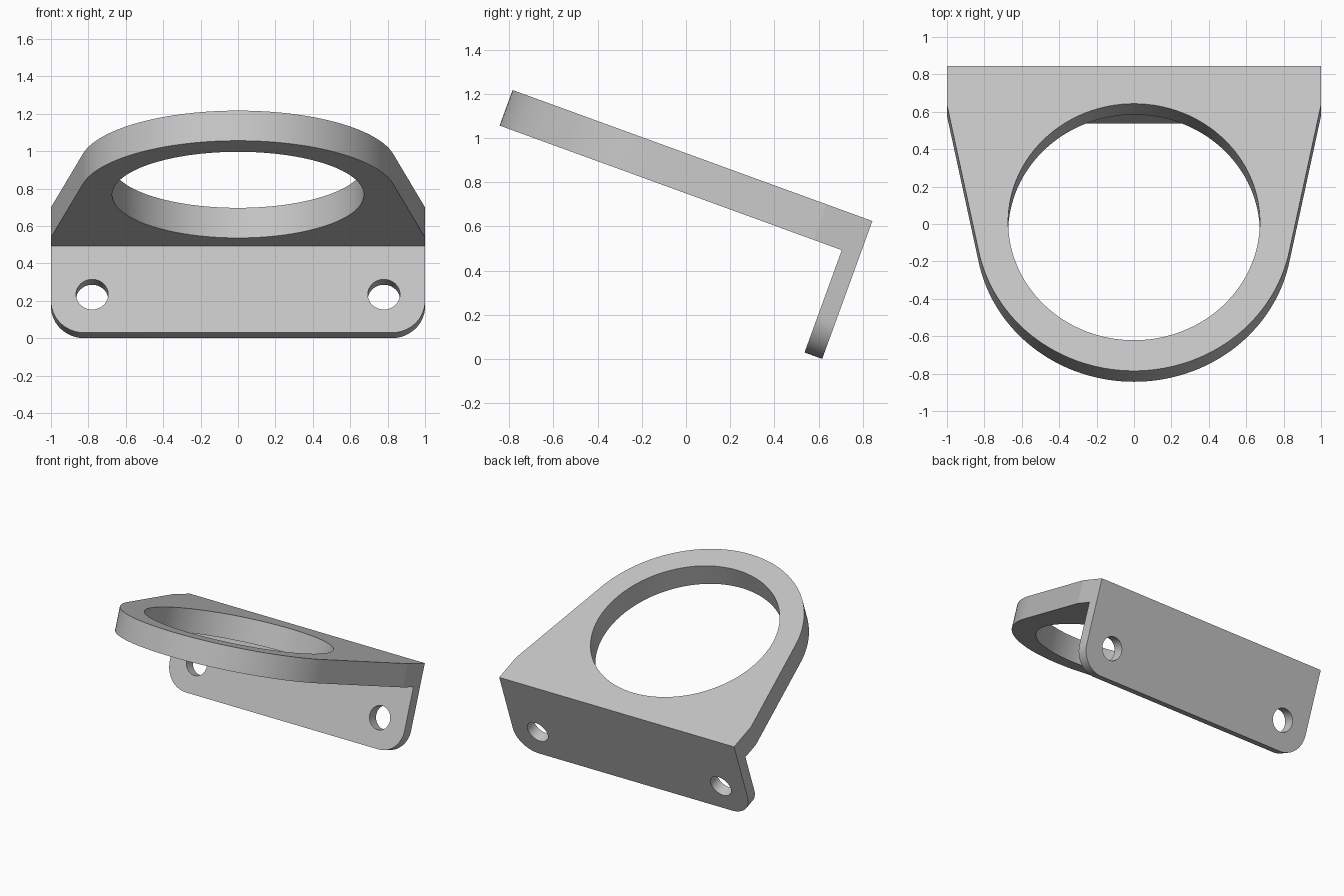
import bpy, bmesh
from math import sin, cos, pi, radians, acos, atan2, hypot
from mathutils import Vector, Matrix

if "Cube" in bpy.data.objects:
    bpy.data.objects.remove(bpy.data.objects["Cube"], do_unlink=True)

# Dimensions, measured with the plate lying flat and its back top edge at the origin
TILT = radians(20)
LENGTH, PLATE_T = 1.733, 0.171
DROP, FLANGE_T, CORNER_R = 0.664, 0.085, 0.18
RING_Y, RING_R, HOLE_R = -0.886, 0.847, 0.673
SIDE = 0.22
SCREW_X, SCREW_Z, SCREW_R = 0.78, -0.446, 0.086

grey = bpy.data.materials.new("light grey")
grey.use_nodes = True
grey.diffuse_color = (0.55, 0.55, 0.55, 1)
grey.node_tree.nodes["Principled BSDF"].inputs["Base Color"].default_value = grey.diffuse_color


def arc(cx, cy, r, start, end, steps):
    return [(cx + r * cos(start + (end - start) * i / steps),
             cy + r * sin(start + (end - start) * i / steps)) for i in range(steps + 1)]


def circle(cx, cy, r, steps):
    return arc(cx, cy, r, 0, 2 * pi, steps)[:-1]


def prism(name, outline, place, depth):
    """Extrude a flat outline, placed in space by a function, along depth."""
    bm = bmesh.new()
    face = bm.faces.new([bm.verts.new(place(a, b)) for a, b in outline])
    ext = bmesh.ops.extrude_face_region(bm, geom=[face])
    moved = [v for v in ext["geom"] if isinstance(v, bmesh.types.BMVert)]
    bmesh.ops.translate(bm, verts=moved, vec=Vector(depth))
    bmesh.ops.recalc_face_normals(bm, faces=bm.faces)
    mesh = bpy.data.meshes.new(name)
    bm.to_mesh(mesh)
    bm.free()
    mesh.materials.append(grey)
    obj = bpy.data.objects.new(name, mesh)
    bpy.context.collection.objects.link(obj)
    return obj


def combine(target, other, operation):
    mod = target.modifiers.new(operation, "BOOLEAN")
    mod.operation, mod.solver, mod.object = operation, "EXACT", other
    bpy.context.view_layer.objects.active = target
    bpy.ops.object.modifier_apply(modifier=mod.name)
    bpy.data.objects.remove(other, do_unlink=True)


# Ring plate: square back, sides running tangent into a round nose
reach = RING_Y + SIDE
tangent = atan2(-reach, 1) - acos(RING_R / hypot(1, reach))
nose = arc(0, RING_Y, RING_R, tangent, -pi - tangent, 90)
bracket = prism("bracket", [(-1, 0), (1, 0), (1, -SIDE)] + nose + [(-1, -SIDE)],
                lambda a, b: (a, b, -PLATE_T), (0, 0, PLATE_T))

# Mounting flange with rounded lower corners
inner, low = 1 - CORNER_R, -DROP + CORNER_R
outline = [(1, -PLATE_T / 2)] + arc(inner, low, CORNER_R, 0, -pi / 2, 20)
outline += arc(-inner, low, CORNER_R, -pi / 2, -pi, 20) + [(-1, -PLATE_T / 2)]
flange = prism("flange", outline, lambda a, b: (a, 0, b), (0, -FLANGE_T, 0))
combine(bracket, flange, "UNION")

# Large ring opening and two screw holes
opening = prism("opening_cutter", circle(0, RING_Y, HOLE_R, 128),
                lambda a, b: (a, b, -PLATE_T - 0.02), (0, 0, PLATE_T + 0.04))
combine(bracket, opening, "DIFFERENCE")
for side in (-1, 1):
    hole = prism("screw_hole_cutter", circle(side * SCREW_X, SCREW_Z, SCREW_R, 48),
                 lambda a, b: (a, 0.05, b), (0, -0.2, 0))
    combine(bracket, hole, "DIFFERENCE")

# Tilt the bracket and stand it on the ground, centred
depth = LENGTH * cos(TILT) + PLATE_T * sin(TILT)
bracket.data.transform(Matrix.Translation((0, depth / 2, DROP * cos(TILT)))
                       @ Matrix.Rotation(-TILT, 4, "X"))

# Smooth the curved walls, keep the edges sharp
bpy.ops.object.select_all(action="DESELECT")
bracket.select_set(True)
bpy.context.view_layer.objects.active = bracket
bpy.ops.object.shade_smooth_by_angle(angle=radians(10))
